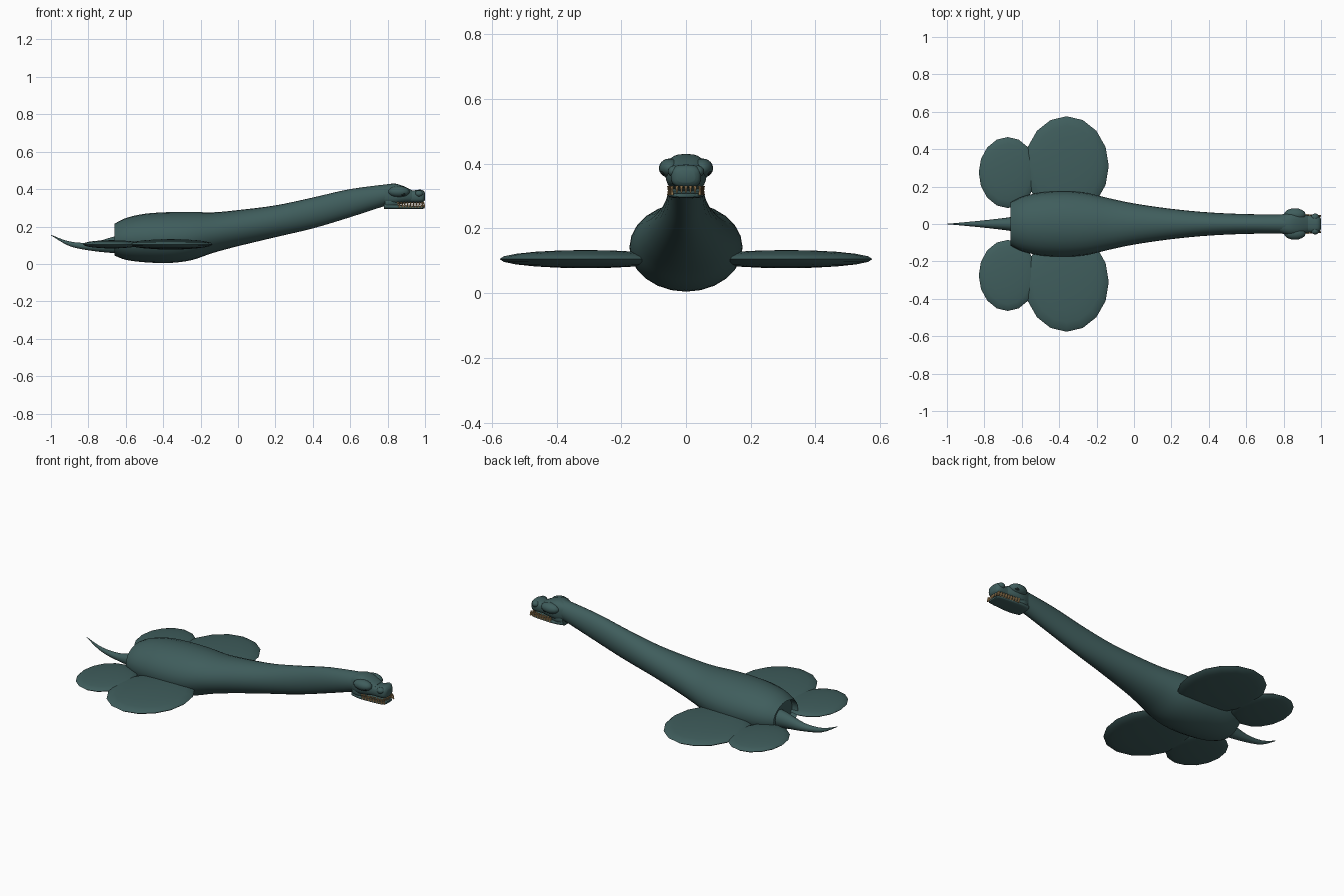
import bpy, bmesh, math
from mathutils import Vector

old = bpy.data.objects.get("Cube")
if old:
    bpy.data.objects.remove(old)


def material(name, rgb):
    m = bpy.data.materials.new(name)
    m.use_nodes = True
    m.diffuse_color = (*rgb, 1)
    m.node_tree.nodes["Principled BSDF"].inputs["Base Color"].default_value = (*rgb, 1)
    return m


SKIN = material("sea green skin", (0.05, 0.11, 0.108))
TOOTH = material("tan teeth", (0.55, 0.35, 0.15))
DARK = material("dark eye", (0.008, 0.015, 0.015))


def finish(name, bm, mat, angle=50):
    bmesh.ops.recalc_face_normals(bm, faces=bm.faces)
    me = bpy.data.meshes.new(name)
    bm.to_mesh(me)
    bm.free()
    me.materials.append(mat)
    ob = bpy.data.objects.new(name, me)
    bpy.context.collection.objects.link(ob)
    bpy.ops.object.select_all(action='DESELECT')
    ob.select_set(True)
    bpy.context.view_layer.objects.active = ob
    bpy.ops.object.shade_smooth_by_angle(angle=math.radians(angle))
    return ob


def spline(p, steps):
    """Smooth curve through rows of numbers."""
    p = [Vector(q) for q in p]
    out = []
    for i in range(len(p) - 1):
        a, b, c, d = p[max(i - 1, 0)], p[i], p[i + 1], p[min(i + 2, len(p) - 1)]
        for k in range(steps):
            t = k / steps
            out.append(b + (c - a) * (t / 2) + (a * 2 - b * 5 + c * 4 - d) * (t * t / 2)
                       + (b * 3 - a - c * 3 + d) * (t ** 3 / 2))
    return out + [p[-1]]


def loft(name, rows, seg=24, steps=4, power=1.0, hollow=0):
    """Rows are (x, half width, bottom, top); power below 1 squares the section."""
    bm = bmesh.new()
    rings = []
    for x, w, lo, hi in spline(rows, steps):
        ring = []
        for i in range(seg):
            a = math.tau * i / seg
            c, s = (math.copysign(abs(f) ** power, f) for f in (math.cos(a), math.sin(a)))
            ring.append(bm.verts.new((x, w * c, (lo + hi) / 2 + (hi - lo) / 2 * s)))
        rings.append(ring)
    for r, q in zip(rings, rings[1:]):
        for i in range(seg):
            j = (i + 1) % seg
            bm.faces.new((r[i], r[j], q[j], q[i]))
    back = bm.faces.new(rings[0])
    bm.faces.new(rings[-1])
    if hollow:
        bmesh.ops.inset_region(bm, faces=[back], thickness=0.03)
        bmesh.ops.translate(bm, verts=back.verts, vec=(hollow, 0, 0))
    return finish(name, bm, SKIN)


def ellipsoid(name, centre, size, mat=SKIN, seg=16, rings=10):
    bm = bmesh.new()
    bmesh.ops.create_uvsphere(bm, u_segments=seg, v_segments=rings, radius=1)
    bmesh.ops.scale(bm, verts=bm.verts, vec=size)
    bmesh.ops.translate(bm, verts=bm.verts, vec=centre)
    return finish(name, bm, mat, 80)


# Body flowing into the long neck, with a hollowed rear end
loft("body_and_neck", [
    (-0.66, 0.115, 0.045, 0.215), (-0.6, 0.145, 0.022, 0.245), (-0.5, 0.168, 0.009, 0.268),
    (-0.37, 0.175, 0.005, 0.277), (-0.25, 0.165, 0.02, 0.278), (-0.13, 0.137, 0.06, 0.276),
    (0, 0.11, 0.095, 0.288), (0.2, 0.081, 0.143, 0.313), (0.4, 0.062, 0.19, 0.355),
    (0.6, 0.053, 0.25, 0.4), (0.83, 0.05, 0.325, 0.43)], hollow=0.04)

# Tail curling up to a point
loft("tail", [(-0.56, 0.055, 0.045, 0.165), (-0.66, 0.037, 0.057, 0.147),
              (-0.78, 0.022, 0.07, 0.115), (-0.9, 0.01, 0.095, 0.12),
              (-1.0, 0.001, 0.153, 0.156)], seg=16)

# Head: skull, snout and lower jaw
loft("skull", [(0.78, 0.048, 0.318, 0.418), (0.83, 0.062, 0.312, 0.43),
               (0.88, 0.062, 0.322, 0.418), (0.93, 0.046, 0.328, 0.394)], power=0.75)
loft("snout", [(0.86, 0.052, 0.325, 0.405), (0.92, 0.046, 0.326, 0.392),
               (0.97, 0.047, 0.326, 0.397), (0.99, 0.042, 0.33, 0.392),
               (1.0, 0.028, 0.342, 0.38)], power=0.7)
loft("lower_jaw", [(0.78, 0.045, 0.294, 0.325), (0.84, 0.055, 0.293, 0.318),
                   (0.92, 0.05, 0.293, 0.311), (0.98, 0.044, 0.294, 0.31),
                   (0.996, 0.032, 0.297, 0.308)], power=0.6)
loft("jaw_hinge", [(0.785, 0.045, 0.296, 0.36), (0.82, 0.054, 0.3, 0.36),
                   (0.855, 0.048, 0.305, 0.35)], power=0.7)


def tooth(bm, x, y, z, flip):
    made = bmesh.ops.create_cone(bm, cap_ends=True, segments=6, radius1=0.0055,
                                 radius2=0.001, depth=0.026)["verts"]
    for v in made:
        v.co = Vector((x + v.co.x, y + v.co.y, z + v.co.z * flip))


# Paired parts
for side, s in (("left", 1), ("right", -1)):
    ellipsoid(side + "_fore_flipper", (-0.36, s * 0.31, 0.105), (0.225, 0.266, 0.028))
    ellipsoid(side + "_hind_flipper", (-0.675, s * 0.275, 0.105), (0.155, 0.19, 0.022))
    ellipsoid(side + "_brow", (0.86, s * 0.05, 0.386), (0.058, 0.034, 0.03))
    ellipsoid(side + "_eye", (0.88, s * 0.068, 0.373), (0.018, 0.011, 0.009), DARK, 12, 8)
    ellipsoid(side + "_nostril_bump", (0.968, s * 0.036, 0.376), (0.022, 0.02, 0.018))
    bm = bmesh.new()
    for i in range(9):
        x = 0.856 + i * 0.0165
        y = s * (0.053 - 0.01 * i / 8)
        tooth(bm, x, y, 0.318, -1)
        tooth(bm, x + 0.008, y, 0.316, 1)
    finish(side + "_teeth", bm, TOOTH, 30)

# Teeth across the front of the mouth
bm = bmesh.new()
for i in range(-2, 3):
    tooth(bm, 0.99 - 0.002 * abs(i), i * 0.014, 0.318, -1)
finish("front_teeth", bm, TOOTH, 30)
